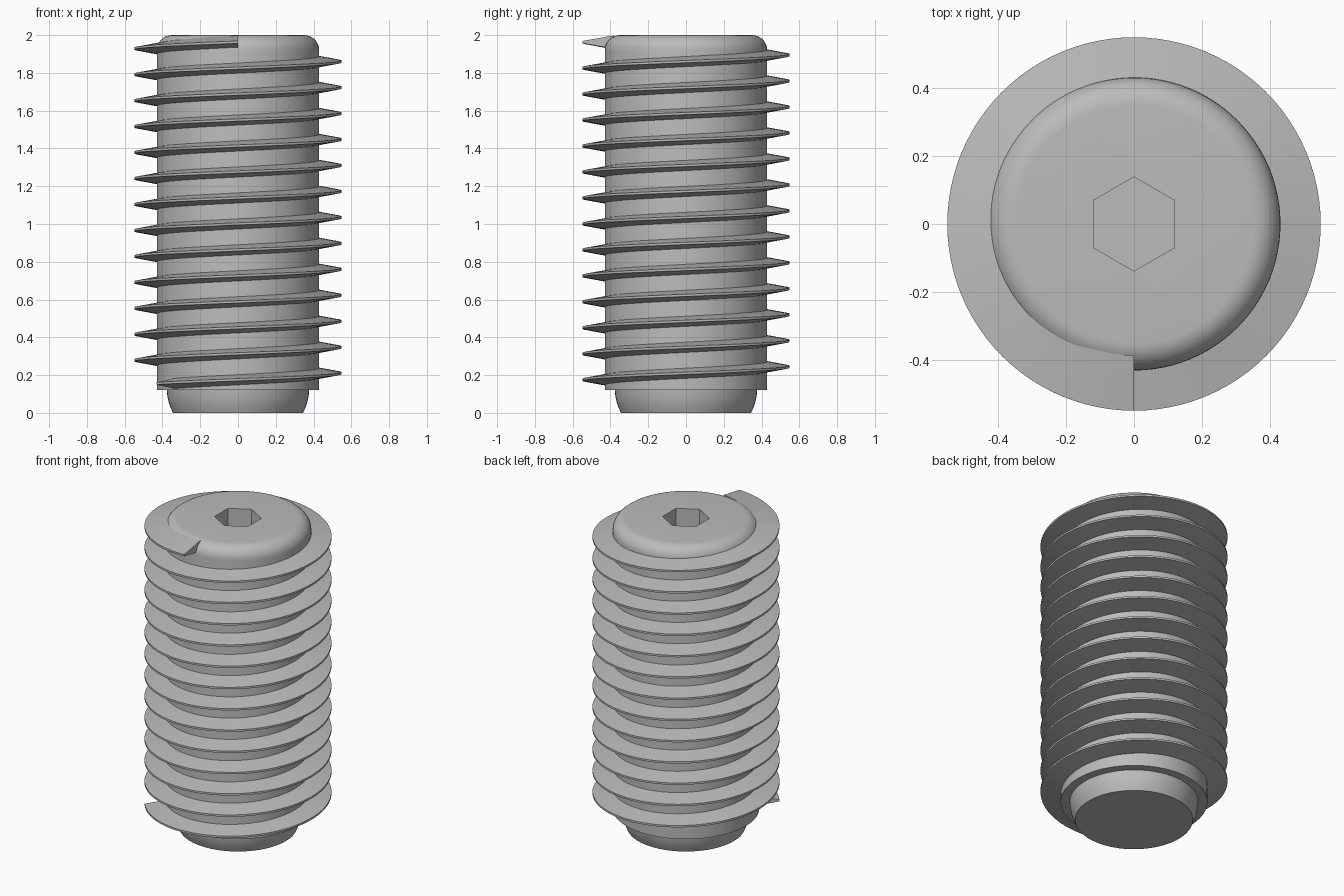
import bpy, bmesh
from math import sin, cos, pi, radians

cube = bpy.data.objects.get("Cube")
if cube:
    bpy.data.objects.remove(cube, do_unlink=True)

SEG = 96            # facets around the screw
CORE_R = 0.43
TOP_Z = 2.0
FILLET = 0.08

steel = bpy.data.materials.new("plain_grey_steel")
steel.use_nodes = True
grey = (0.5, 0.5, 0.5, 1)
steel.diffuse_color = grey
steel.node_tree.nodes["Principled BSDF"].inputs["Base Color"].default_value = grey


def make_object(name, bm):
    bmesh.ops.recalc_face_normals(bm, faces=bm.faces)
    mesh = bpy.data.meshes.new(name)
    bm.to_mesh(mesh)
    bm.free()
    mesh.materials.append(steel)
    obj = bpy.data.objects.new(name, mesh)
    bpy.context.collection.objects.link(obj)
    return obj


def activate(obj):
    bpy.ops.object.select_all(action='DESELECT')
    obj.select_set(True)
    bpy.context.view_layer.objects.active = obj


def skin(bm, rings, closed_ring):
    """Join successive rings of vertices with quads and cap both ends."""
    n = len(rings[0])
    for a, b in zip(rings, rings[1:]):
        for i in range(n):
            j = (i + 1) % n
            bm.faces.new((a[i], a[j], b[j], b[i]))
    if closed_ring:
        bm.faces.new(rings[0][::-1])
        bm.faces.new(rings[-1])


# Shank: rounded tip, small shoulder, straight core, filleted top
profile = [(0.345, 0), (0.358, 0.03), (0.368, 0.06), (0.374, 0.09),
           (0.377, 0.12), (CORE_R, 0.12)]
for k in range(9):
    t = k / 8 * pi / 2
    profile.append((CORE_R - FILLET + FILLET * cos(t),
                    TOP_Z - FILLET + FILLET * sin(t)))

bm = bmesh.new()
rings = [[bm.verts.new((r * cos(2 * pi * i / SEG), r * sin(2 * pi * i / SEG), z))
          for i in range(SEG)] for r, z in profile]
skin(bm, rings, True)
shank = make_object("shank", bm)

# Hexagonal key socket cut into the top
depth = 0.32
bm = bmesh.new()
rings = [[bm.verts.new((0.138 * cos(pi / 6 + pi * i / 3),
                        0.138 * sin(pi / 6 + pi * i / 3), z)) for i in range(6)]
         for z in (TOP_Z - depth, TOP_Z + 0.1)]
skin(bm, rings, True)
cutter = make_object("socket_cutter", bm)
cutter.hide_render = True

activate(shank)
cut = shank.modifiers.new("socket", 'BOOLEAN')
cut.operation = 'DIFFERENCE'
cut.solver = 'EXACT'
cut.object = cutter
bpy.ops.object.modifier_apply(modifier=cut.name)
bpy.data.objects.remove(cutter, do_unlink=True)

# Helical thread: a blunt wedge swept upwards, ending at the front
PITCH = 0.1375
END_Z = 1.963
turns = 13 + 52 / 360
steps = round(turns * SEG)
section = [(0.385, -0.035), (0.548, -0.006), (0.548, 0.006), (0.385, 0.035)]

bm = bmesh.new()
rings = []
for s in range(steps + 1):
    back = turns * (1 - s / steps)
    a = radians(270) - 2 * pi * back
    z = END_Z - PITCH * back
    rings.append([bm.verts.new((r * cos(a), r * sin(a), z + dz))
                  for r, dz in section])
skin(bm, rings, True)
thread = make_object("thread", bm)

# Smooth curved surfaces, keep the crisp edges
for obj in (shank, thread):
    activate(obj)
    bpy.ops.object.shade_smooth_by_angle(angle=radians(25 if obj is shank else 8))
